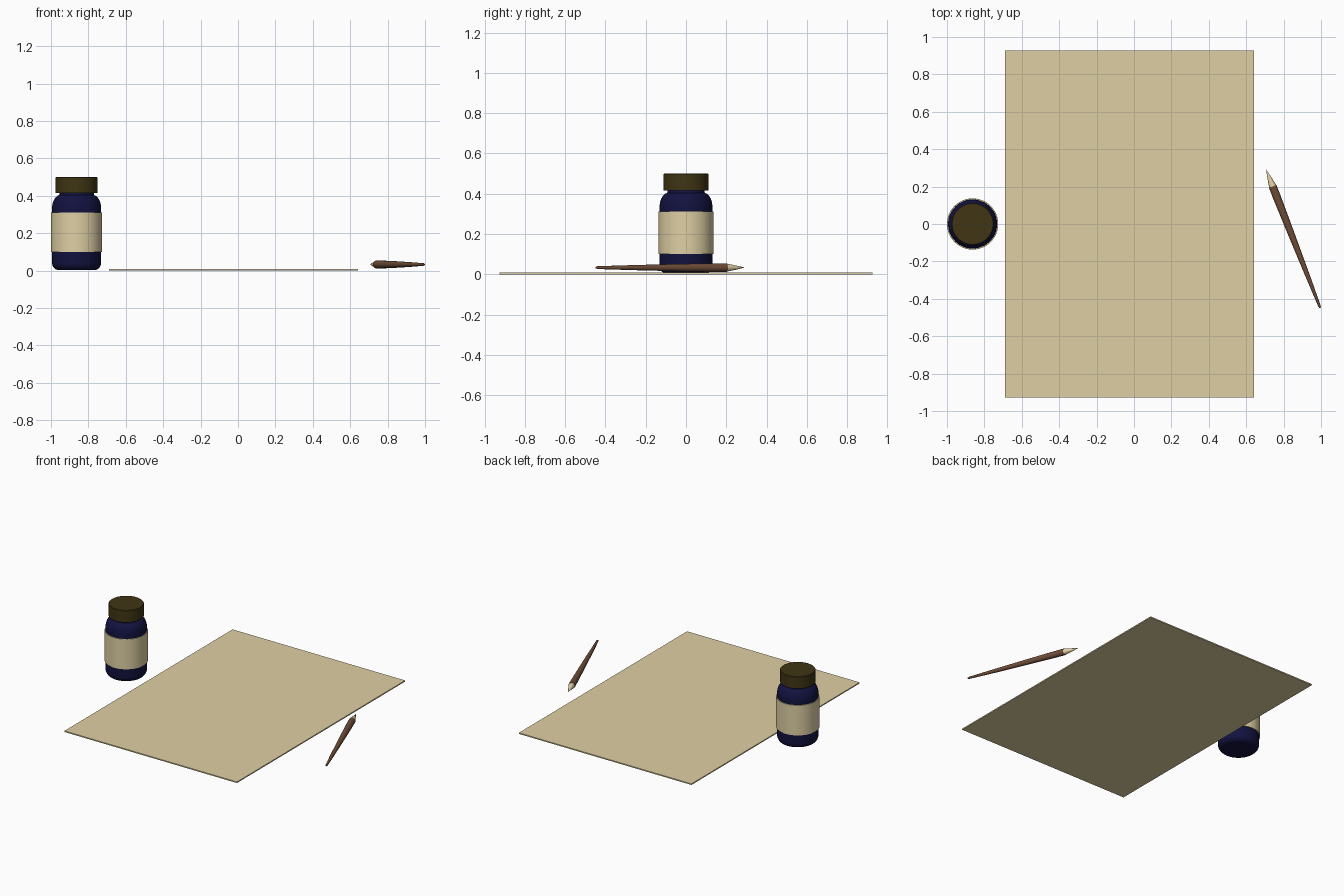
import bpy, bmesh, math
from mathutils import Vector

if "Cube" in bpy.data.objects:
    bpy.data.objects.remove(bpy.data.objects["Cube"])


def material(name, rgb):
    m = bpy.data.materials.new(name)
    m.diffuse_color = (*rgb, 1)
    m.use_nodes = True
    m.node_tree.nodes["Principled BSDF"].inputs["Base Color"].default_value = m.diffuse_color
    return m


parchment = material("parchment beige", (0.74, 0.63, 0.37))
ink_blue = material("dark ink blue", (0.006, 0.006, 0.052))
cap_brown = material("dark olive cap", (0.050, 0.036, 0.007))
wood = material("brown wood", (0.160, 0.075, 0.040))


def lathe(name, profile, mat, segs=48, angle=35, closed=False):
    """Revolve (radius, z) points around z; radius 0 becomes a pole."""
    bm = bmesh.new()
    rings = []
    for r, z in profile:
        if r == 0:
            rings.append([bm.verts.new((0, 0, z))] * segs)
        else:
            rings.append([bm.verts.new((r * math.cos(2 * math.pi * i / segs),
                                        r * math.sin(2 * math.pi * i / segs), z))
                          for i in range(segs)])
    pairs = list(zip(rings, rings[1:]))
    if closed:
        pairs.append((rings[-1], rings[0]))
    for a, b in pairs:
        for i in range(segs):
            j = (i + 1) % segs
            quad = list(dict.fromkeys((a[i], a[j], b[j], b[i])))
            bm.faces.new(quad)
    bmesh.ops.recalc_face_normals(bm, faces=bm.faces)
    me = bpy.data.meshes.new(name)
    bm.to_mesh(me)
    bm.free()
    me.materials.append(mat)
    ob = bpy.data.objects.new(name, me)
    bpy.context.collection.objects.link(ob)
    bpy.ops.object.select_all(action='DESELECT')
    ob.select_set(True)
    bpy.context.view_layer.objects.active = ob
    bpy.ops.object.shade_smooth_by_angle(angle=math.radians(angle))
    return ob


def arc(cr, cz, rr, rz, a0, a1, n=7):
    """Elliptical corner for a lathe profile, angles in degrees."""
    return [(cr + rr * math.cos(math.radians(a0 + (a1 - a0) * k / n)),
             cz + rz * math.sin(math.radians(a0 + (a1 - a0) * k / n)))
            for k in range(n + 1)]


# Sheet of parchment
bpy.ops.mesh.primitive_cube_add(size=1, location=(-0.025, 0, 0.004))
sheet = bpy.context.object
sheet.name = "paper_sheet"
sheet.scale = (1.332, 1.854, 0.008)
sheet.data.materials.append(parchment)

# Ink bottle: rounded body with neck, label band, cap
bottle_pos = Vector((-0.863, 0, 0))
body = lathe("bottle_body",
             [(0, 0.003)] + arc(0.096, 0.043, 0.035, 0.04, -90, 0)
             + arc(0.086, 0.335, 0.045, 0.07, 0, 80)
             + [(0.092, 0.408), (0.092, 0.425), (0, 0.425)], ink_blue)
label = lathe("bottle_label",
              [(0.129, 0.101), (0.137, 0.101), (0.137, 0.311), (0.129, 0.311)],
              parchment, closed=True)
cap = lathe("bottle_cap",
            [(0, 0.416), (0.112, 0.416), (0.112, 0.497), (0.109, 0.5), (0, 0.5)],
            cap_brown)
for part in (body, label, cap):
    part.location = bottle_pos

# Dip pen lying on the table: pointed nib and tapered wooden handle
tip = Vector((0.706, 0.292, 0.033))
end = Vector((0.996, -0.450, 0.033))
axis = end - tip
length = axis.length
nib = lathe("pen_nib",
            [(0, 0), (0.009, 0.040), (0.020, 0.096), (0.020, 0.104), (0, 0.104)],
            parchment, segs=16)
handle = lathe("pen_handle",
               [(0, 0.098), (0.0215, 0.098), (0.0215, 0.16), (0.018, 0.36),
                (0.0125, 0.60), (0.007, length - 0.012),
                (0.004, length - 0.002), (0, length)],
               wood, segs=16)
for part in (nib, handle):
    part.location = tip
    part.rotation_mode = 'QUATERNION'
    part.rotation_quaternion = axis.to_track_quat('Z', 'Y')
